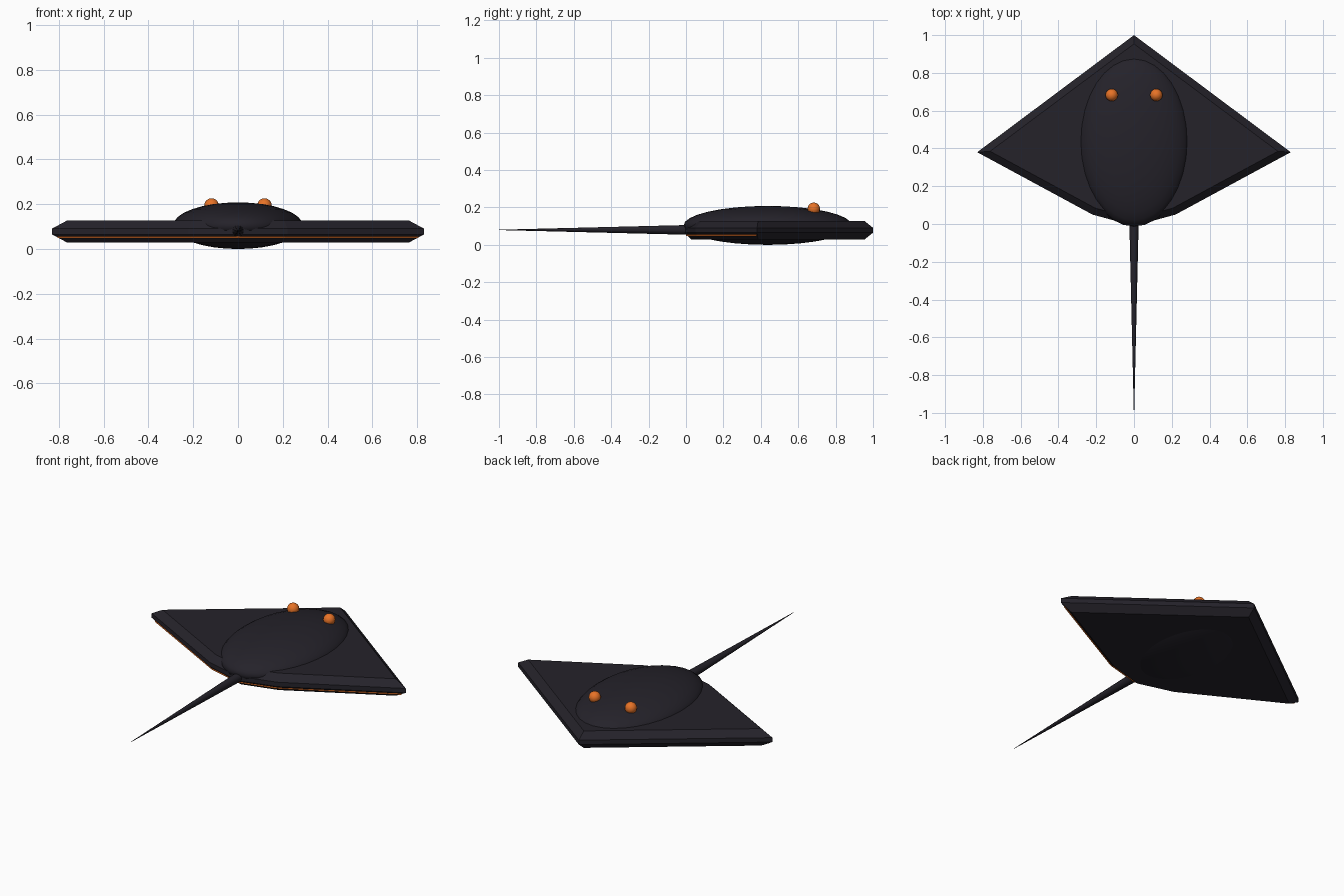
import bpy, bmesh, math

if "Cube" in bpy.data.objects:
    bpy.data.objects.remove(bpy.data.objects["Cube"])


def material(name, rgb):
    m = bpy.data.materials.new(name)
    m.diffuse_color = (*rgb, 1)
    m.use_nodes = True
    m.node_tree.nodes["Principled BSDF"].inputs["Base Color"].default_value = m.diffuse_color
    return m


dark = material("dark_skin", (0.018, 0.016, 0.023))
orange = material("orange", (0.8, 0.17, 0.02))


def plate(name, half, z0, z1, mat, bevel=0):
    """Extrude a mirrored half outline; chamfer only the top and bottom rims."""
    pts = half + [(-x, y) for x, y in reversed(half) if x > 0]
    bm = bmesh.new()
    face = bm.faces.new([bm.verts.new((x, y, z0)) for x, y in pts])
    ext = bmesh.ops.extrude_face_region(bm, geom=[face])
    for v in ext["geom"]:
        if isinstance(v, bmesh.types.BMVert):
            v.co.z = z1
    bmesh.ops.recalc_face_normals(bm, faces=bm.faces)
    if bevel:
        rims = [e for e in bm.edges if abs(e.verts[0].co.z - e.verts[1].co.z) < 1e-5]
        bmesh.ops.bevel(bm, geom=rims, offset=bevel, segments=1, profile=0.5,
                        affect='EDGES', clamp_overlap=True)
    me = bpy.data.meshes.new(name)
    bm.to_mesh(me)
    bm.free()
    ob = bpy.data.objects.new(name, me)
    bpy.context.collection.objects.link(ob)
    me.materials.append(mat)
    return ob


def ball(name, loc, size, mat, segs, rings):
    bpy.ops.mesh.primitive_uv_sphere_add(segments=segs, ring_count=rings, radius=1, location=loc)
    ob = bpy.context.object
    ob.name = name
    ob.scale = size
    bpy.ops.object.transform_apply(location=False, rotation=False, scale=True)
    bpy.ops.object.shade_smooth()
    ob.data.materials.append(mat)
    return ob


# Diamond wings with chamfered rims
plate("wings", [(0, 1.0), (0.83, 0.38), (0.22, 0.05), (0, -0.01)], 0.028, 0.128, dark, 0.037)

# Orange trim peeking out along the rear lower chamfer
plate("rear_trim", [(0, 0.38), (0.805, 0.376), (0.21, 0.056), (0, 0.0)], 0.048, 0.059, orange)

# Domed body
ball("body", (0, 0.437, 0.104), (0.29, 0.45, 0.104), dark, 32, 16)

# Eyes
for side, x in (("left", -0.118), ("right", 0.118)):
    ball(side + "_eye", (x, 0.683, 0.193), (0.033,) * 3, orange, 16, 10)

# Tapering tail
bpy.ops.mesh.primitive_cone_add(vertices=10, radius1=0.027, radius2=0.001, depth=1.05,
                                location=(0, -0.475, 0.08), rotation=(math.pi / 2, 0, 0))
tail = bpy.context.object
tail.name = "tail"
tail.data.materials.append(dark)
bpy.ops.object.shade_smooth_by_angle(angle=math.radians(40))
